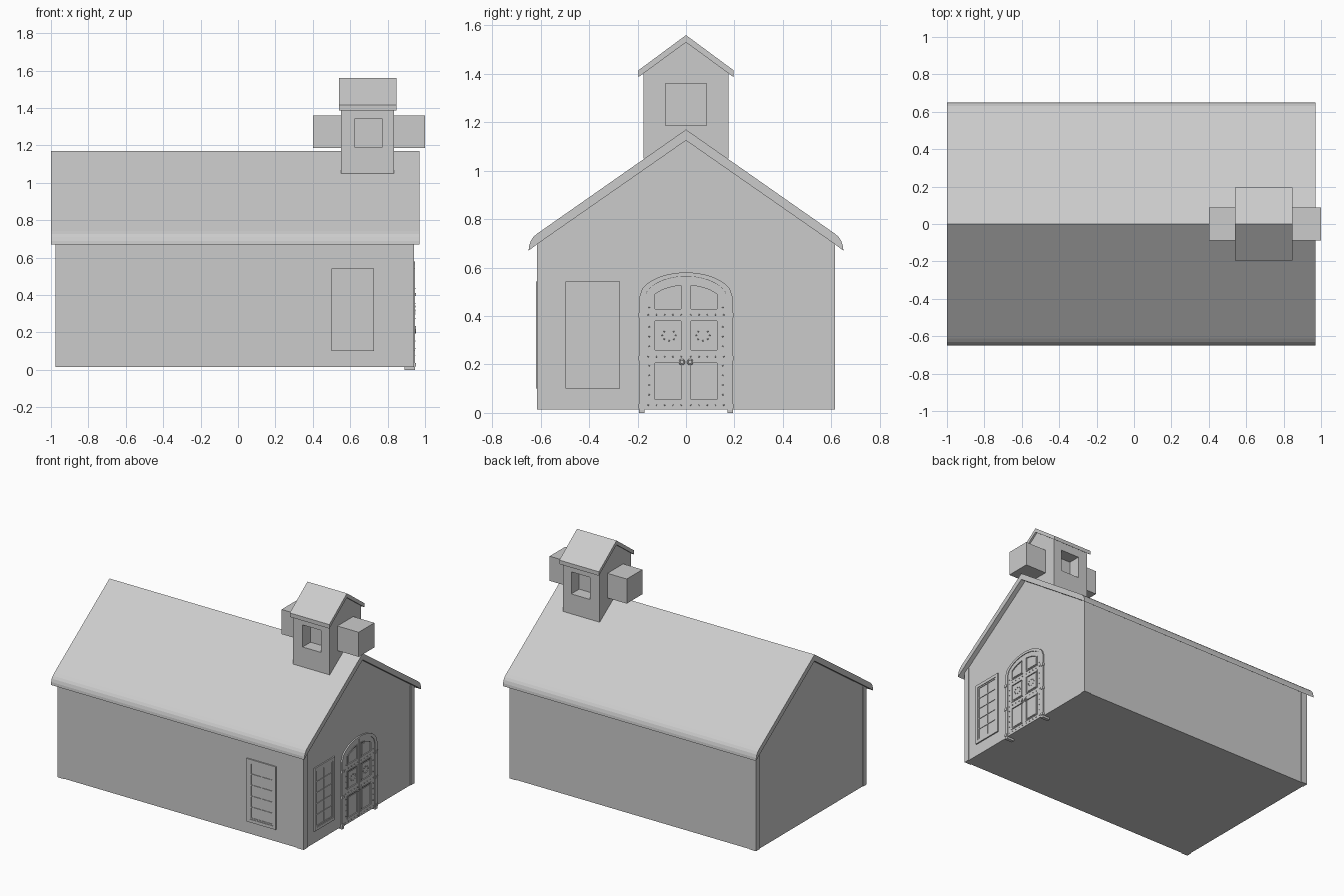
import bpy, bmesh
from math import sqrt, sin, cos, pi
from mathutils import Matrix

if "Cube" in bpy.data.objects:
    bpy.data.objects.remove(bpy.data.objects["Cube"])

S = 10  # profiles are filled at a larger scale for precision


def add_mesh(name, me):
    ob = bpy.data.objects.new(name, me)
    bpy.context.collection.objects.link(ob)
    return ob


def slab(name, loops, d0, d1, axis='x'):
    """Extrude a 2D outline (with holes) from depth d0 to d1, facing +x or -y."""
    cu = bpy.data.curves.new(name, 'CURVE')
    cu.dimensions, cu.fill_mode = '2D', 'BOTH'
    cu.extrude = S * abs(d1 - d0) / 2
    for loop in loops:
        sp = cu.splines.new('POLY')
        sp.points.add(len(loop) - 1)
        for p, (u, v) in zip(sp.points, loop):
            p.co = (u * S, v * S, 0, 1)
        sp.use_cyclic_u = True
    tmp = bpy.data.objects.new(name, cu)
    me = bpy.data.meshes.new_from_object(tmp)
    bpy.data.objects.remove(tmp)
    mid = (d0 + d1) / 2
    bm = bmesh.new()
    bm.from_mesh(me)
    for w in bm.verts:
        u, v, d = w.co / S
        d += mid
        w.co = (d, u, v) if axis == 'x' else (u, -d, v)
    bmesh.ops.remove_doubles(bm, verts=bm.verts, dist=1e-5)
    bmesh.ops.recalc_face_normals(bm, faces=bm.faces)
    bm.to_mesh(me)
    bm.free()
    me.shade_flat()
    return add_mesh(name, me)


def sym(pts):
    """Close a right-hand half outline by mirroring it about u = 0."""
    return pts + [(-u, v) for u, v in reversed(pts) if u > 0]


def rect(u0, u1, v0, v1):
    return [(u0, v0), (u1, v0), (u1, v1), (u0, v1)]


def box(name, x0, x1, y0, y1, z0, z1):
    return slab(name, [rect(y0, y1, z0, z1)], x0, x1)


def arch(a, b, base, u0, u1, n=10):
    """Points on an elliptical arch from u0 to u1."""
    us = [u0 + (u1 - u0) * i / n for i in range(n + 1)]
    return [(u, base + b * sqrt(max(0, 1 - (u / a) ** 2))) for u in us]


# Main hall and its corner posts
slab("hall_walls", [sym([(.61, .015), (.61, .71), (0, 1.13)])], -.97, .937)
for x0, x1 in ((-.975, -.925), (.89, .942)):
    for s in (-1, 1):
        y0, y1 = sorted((s * .575, s * .615))
        box("corner_post", x0, x1, y0, y1, .015, .715)

# Main roof with rounded eaves
slab("main_roof", [sym([(0, 1.125), (.61, .70), (.65, .67), (.648, .69),
                        (.641, .711), (.63, .727), (.612, .742), (0, 1.17)])], -1, .97)

# Bell tower with an opening cut through front and back
tower = slab("tower_walls", [sym([(.175, 1.05), (.175, 1.403), (0, 1.535)])], .55, .835)
cutter = box("opening_cutter", .625, .77, -.4, .4, 1.19, 1.345)
mod = tower.modifiers.new("opening", 'BOOLEAN')
mod.object, mod.solver = cutter, 'EXACT'
dg = bpy.context.evaluated_depsgraph_get()
cut = bpy.data.meshes.new_from_object(tower.evaluated_get(dg))
tower.modifiers.clear()
tower.data = cut
bpy.data.objects.remove(cutter)
slab("tower_roof", [sym([(0, 1.53), (.196, 1.387), (.196, 1.415), (0, 1.56)])], .54, .848)
box("tower_cross_block", .4, 1, -.087, .087, 1.187, 1.36)


# Windows: casing, sash with 2 x 5 panes, glass
def window(name, u0, wall, axis):
    u1, v0, v1 = u0 + .226, .1, .543
    slab(name + "_casing", [rect(u0, u1, v0, v1),
                            rect(u0 + .022, u1 - .022, v0 + .022, v1 - .022)],
         wall - .01, wall + .009, axis)
    a, b, c, d = u0 + .022, u1 - .022, v0 + .022, v1 - .022
    pw, ph = (b - a - .012) / 2, (d - c - .012) / 5
    panes = [rect(a + .009 + i * pw, a + .003 + (i + 1) * pw,
                  c + .009 + j * ph, c + .003 + (j + 1) * ph)
             for i in range(2) for j in range(5)]
    slab(name + "_sash", [rect(a, b, c, d)] + panes, wall - .008, wall + .005, axis)
    slab(name + "_glass", [rect(a, b, c, d)], wall - .006, wall + .001, axis)


window("front_window", .5, .61, 'y')
window("gable_window", -.498, .937, 'x')

# Arched door frame
slab("door_frame", [sym(arch(.172, .098, .465, 0, .172, 14) + [(.172, 0), (.195, 0)]
                        + arch(.195, .108, .472, .195, 0, 14))], .89, .947)

# Door leaves with three sunken, trimmed panels each
def panels(g):
    """Panel outlines for one leaf, shrunk by g."""
    lo, hi = .016 + g, .132 - g
    top = [(lo, .425 + g), (hi, .425 + g)] + arch(.165, .1, .432 - g, hi, lo, 8)
    return [rect(lo, hi, .05 + g, .21 - g), rect(lo, hi, .255 + g, .385 - g), top]


for side, s in (("left", -1), ("right", 1)):
    flip = lambda loop: [(s * u, v) for u, v in loop]
    leaf = [(.002, .015), (.171, .015)] + arch(.172, .097, .465, .171, .002, 12)
    slab(side + "_door_leaf", [flip(leaf)] + [flip(p) for p in panels(0)], .92, .943)
    for o, i, p in zip(panels(-.002), panels(.005), panels(.014)):
        slab(side + "_panel_trim", [flip(o), flip(i)], .93, .946)
        slab(side + "_panel", [flip(p)], .93, .942)
    box(side + "_panel_back", .925, .9385, *sorted((s * .01, s * .14)), .04, .54)

    # Studs along rails and stiles, and a rosette on the middle panel
    spots = [(.02 + .034 * i, z) for z in (.032, .232, .405) for i in range(5)]
    spots += [(.152, .075 + .04 * i) for i in range(10) if i not in (4, 8)]
    spots += [(.07 + .028 * cos(k * pi / 4), .32 + .022 * sin(k * pi / 4)) for k in range(8)]
    bm = bmesh.new()
    turn = Matrix.Rotation(pi / 2, 4, 'Y')
    for y, z in spots:
        bmesh.ops.create_cone(bm, cap_ends=True, segments=8, radius1=.0035, radius2=.002,
                              depth=.008, matrix=Matrix.Translation((.944, s * y, z)) @ turn)
    me = bpy.data.meshes.new(side + "_door_studs")
    bm.to_mesh(me)
    bm.free()
    add_mesh(side + "_door_studs", me)

    # Hinges on the jamb
    for z in (.028, .225, .403):
        box(side + "_hinge", .93, .951, *sorted((s * .176, s * .197)), z - .009, z + .009)

    # Ring handle on a round plate
    bpy.ops.mesh.primitive_torus_add(major_radius=.01, minor_radius=.003, major_segments=16,
                                     minor_segments=6, location=(.948, s * .017, .21),
                                     rotation=(0, pi / 2, 0))
    bpy.context.object.name = side + "_door_ring"
    bpy.ops.object.shade_smooth()
    bpy.ops.mesh.primitive_cylinder_add(vertices=12, radius=.005, depth=.012,
                                        location=(.947, s * .017, .219), rotation=(0, pi / 2, 0))
    bpy.context.object.name = side + "_ring_plate"
